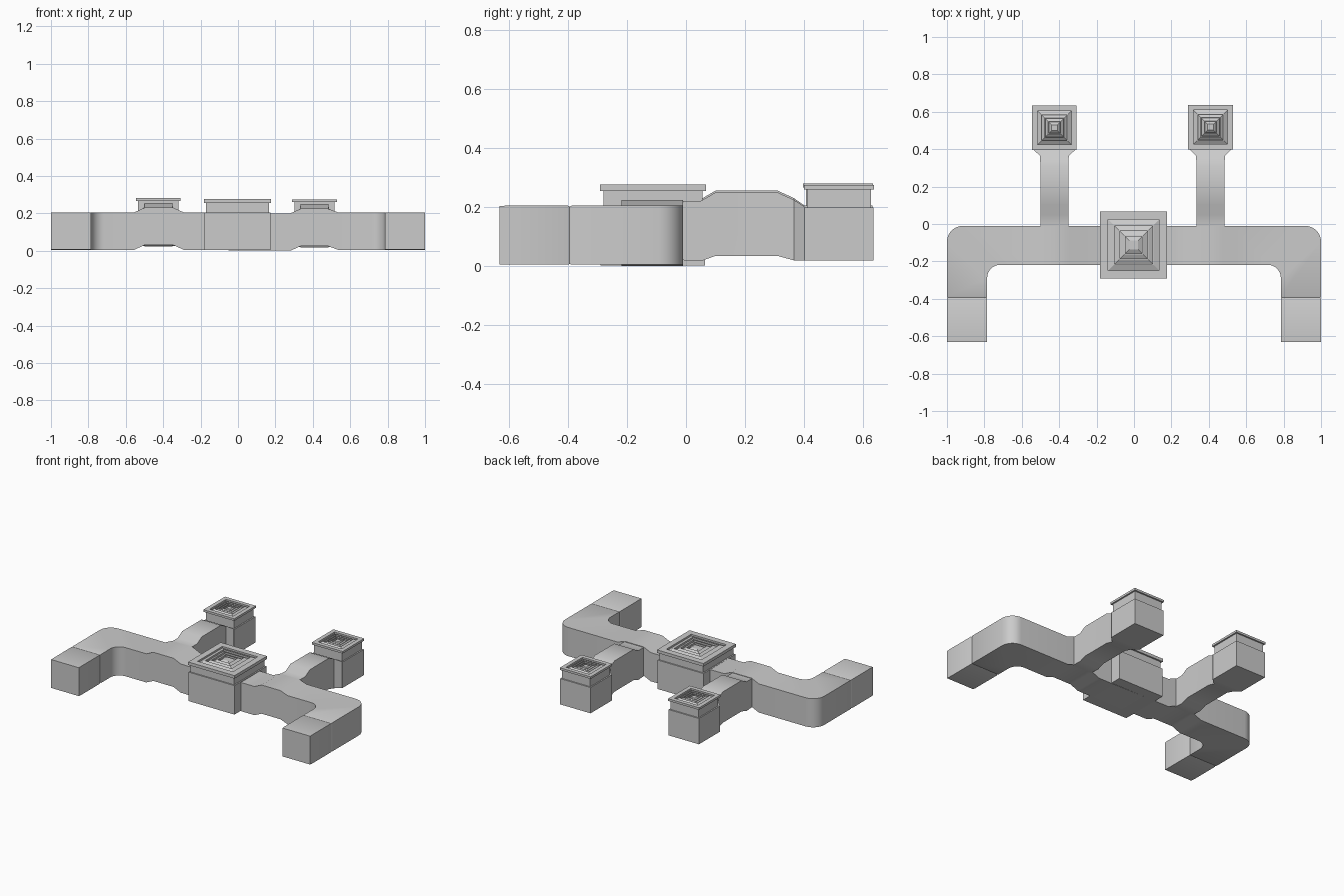
import bpy, bmesh
from math import sin, cos, pi, radians

if "Cube" in bpy.data.objects:
    bpy.data.objects.remove(bpy.data.objects["Cube"])


def loft(name, sections, smooth=True):
    """Skin a list of four-point sections and cap both ends."""
    bm = bmesh.new()
    rings = [[bm.verts.new(p) for p in s] for s in sections]
    for a, b in zip(rings, rings[1:]):
        for i in range(4):
            j = (i + 1) % 4
            bm.faces.new((a[i], a[j], b[j], b[i]))
    bm.faces.new(rings[0])
    bm.faces.new(rings[-1])
    bmesh.ops.recalc_face_normals(bm, faces=bm.faces)
    me = bpy.data.meshes.new(name)
    bm.to_mesh(me)
    bm.free()
    ob = bpy.data.objects.new(name, me)
    bpy.context.collection.objects.link(ob)
    if smooth:
        bpy.ops.object.select_all(action='DESELECT')
        ob.select_set(True)
        bpy.context.view_layer.objects.active = ob
        bpy.ops.object.shade_smooth_by_angle(angle=radians(40))
    return ob


def square(cx, cy, h, z):
    return [(cx - h, cy - h, z), (cx + h, cy - h, z), (cx + h, cy + h, z), (cx - h, cy + h, z)]


def wall(inner, outer, z0, z1):
    return [(*inner, z0), (*outer, z0), (*outer, z1), (*inner, z1)]


def diffuser(name, cx, cy, h, z0, z1, z2, z3):
    """Plenum box, inset neck and a stepped plate with concentric louvres."""
    loft(name + "_box", [square(cx, cy, h - .002, z0), square(cx, cy, h - .002, z1)], False)
    loft(name + "_neck", [square(cx, cy, h - .011, z1 - .005), square(cx, cy, h - .011, z2 + .003)], False)
    d = .012
    prof = [(1, z2), (1, z3), (.76, z3), (.76, z3 - d), (.60, z3), (.57, z3), (.57, z3 - d),
            (.44, z3), (.41, z3), (.41, z3 - d), (.28, z3), (.25, z3), (.25, z3 - d), (.13, z3)]
    loft(name + "_louvre_plate", [square(cx, cy, h * f, z) for f, z in prof], False)


# Main U-shaped duct, with a raised hump under each branch
def half_run(s, hump):
    out = [wall((s * x, -.218), (s * x, -.01), .01 + dz, .21 + dz) for x, dz in hump]
    n = 8
    for i in range(n + 1):
        a = pi / 2 * i / n
        inner = (s * (.715 + .07 * sin(a)), -.288 + .07 * cos(a))
        outer = (s * (.915 + .085 * sin(a)), -.095 + .085 * cos(a))
        out.append(wall(inner, outer, .01, .21))
    out.append(wall((s * .785, -.388), (s * 1.0, -.388), .01, .21))
    out.append(wall((s * .789, -.395), (s * .996, -.395), .014, .206))
    return out


left = half_run(-1, [(.29, 0), (.345, .025), (.50, .025), (.555, 0)])
right = half_run(1, [(.22, -.005), (.28, -.005), (.335, .02), (.48, .02), (.535, 0)])
loft("main_duct", left[::-1] + right)

# End pieces of the two legs
for side, s in (("left", -1), ("right", 1)):
    ends = [(-.393, .004), (-.400, 0), (-.61, 0), (-.632, .001)]
    loft(side + "_duct_end", [wall((s * (.785 + e), y), (s * (1 - e), y), .01 + e, .21 - e) for y, e in ends])

# Rear branches, flaring into the small outlet boxes
for side, cx, cy, dz in (("left", -.4255, .515, 0), ("right", .409, .518, -.006)):
    prof = [(-.02, .075, .032, .232), (.05, .075, .028, .232), (.10, .075, .046, .261),
            (.31, .075, .046, .261), (.365, .077, .031, .236), (cy - .113, .118, .03, .21)]
    loft(side + "_branch_duct", [wall((cx - w, y), (cx + w, y), a + dz, b + dz) for y, w, a, b in prof])
    diffuser(side + "_outlet", cx, cy, .119, .03 + dz, .21 + dz, .271 + dz, .286 + dz)

# Large centre outlet
diffuser("centre_outlet", -.002, -.112, .179, .008, .21, .26, .281)

bpy.context.view_layer.update()
zs = [(o.matrix_world @ v.co).z for o in bpy.data.objects for v in o.data.vertices]
for o in bpy.data.objects:
    o.location.z -= min(zs)
